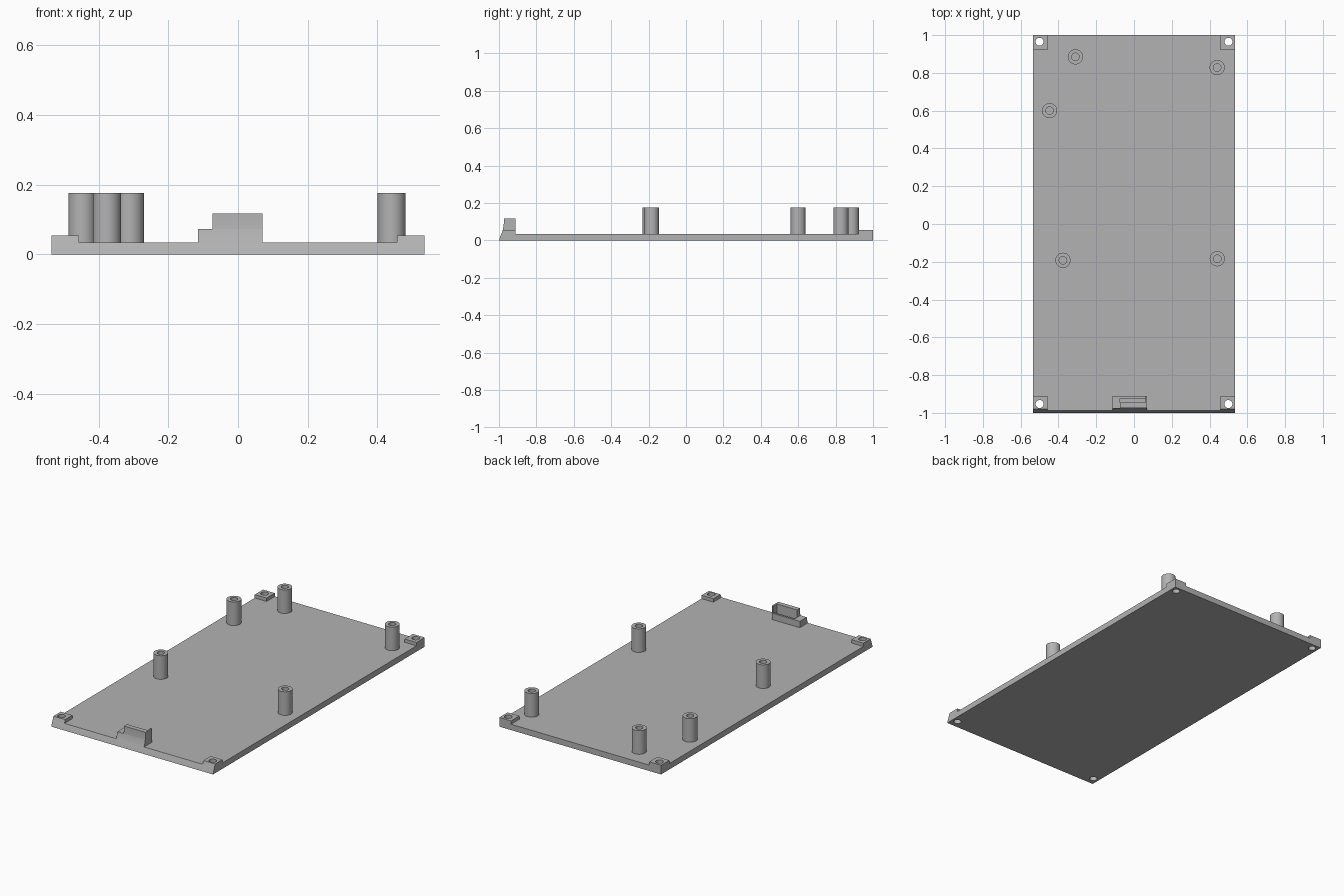
import bpy, bmesh
from math import radians
from mathutils import Matrix

if "Cube" in bpy.data.objects:
    bpy.data.objects.remove(bpy.data.objects["Cube"], do_unlink=True)

grey = bpy.data.materials.new("mid grey")
grey.use_nodes = True
colour = (0.45, 0.45, 0.45, 1)
grey.diffuse_color = colour
grey.node_tree.nodes["Principled BSDF"].inputs["Base Color"].default_value = colour

HALF_W, FLOOR, PAD_TOP = 0.535, 0.035, 0.055
# curved front edge as (y, z), from the bottom up
FRONT = [(-1, 0), (-0.993, 0.02), (-0.987, FLOOR), (-0.98, PAD_TOP),
         (-0.976, 0.073), (-0.974, 0.09), (-0.973, 0.117)]


def finish(name, bm):
    bmesh.ops.recalc_face_normals(bm, faces=bm.faces)
    mesh = bpy.data.meshes.new(name)
    bm.to_mesh(mesh)
    bm.free()
    obj = bpy.data.objects.new(name, mesh)
    bpy.context.collection.objects.link(obj)
    mesh.materials.append(grey)
    return obj


def prism(name, x0, x1, outline):
    """Extrude a (y, z) outline from x0 to x1."""
    bm = bmesh.new()
    face = bm.faces.new([bm.verts.new((x0, y, z)) for y, z in outline])
    grown = bmesh.ops.extrude_face_region(bm, geom=[face])["geom"]
    verts = [v for v in grown if isinstance(v, bmesh.types.BMVert)]
    bmesh.ops.translate(bm, verts=verts, vec=(x1 - x0, 0, 0))
    return finish(name, bm)


def fronted(name, x0, x1, back, z0, z1):
    """Block whose front follows the curved front edge."""
    edge = [p for p in FRONT if z0 <= p[1] <= z1]
    return prism(name, x0, x1, edge + [(back, z1), (back, z0)])


def cylinder(name, x, y, z0, z1, radius):
    bm = bmesh.new()
    bmesh.ops.create_cone(bm, cap_ends=True, segments=40, radius1=radius, radius2=radius,
                          depth=z1 - z0, matrix=Matrix.Translation((x, y, (z0 + z1) / 2)))
    return finish(name, bm)


def cut(target, cutter):
    mod = target.modifiers.new("cut", "BOOLEAN")
    mod.operation, mod.solver, mod.object = "DIFFERENCE", "EXACT", cutter
    bpy.ops.object.select_all(action="DESELECT")
    bpy.context.view_layer.objects.active = target
    target.select_set(True)
    bpy.ops.object.modifier_apply(modifier=mod.name)
    bpy.data.objects.remove(cutter, do_unlink=True)


# base plate
plate = fronted("base_plate", -HALF_W, HALF_W, 1, 0, FLOOR)
parts = [plate]

# corner pads with screw holes through pad and plate
for side, sx in (("right", -1), ("left", 1)):
    x0, x1 = sorted((sx * 0.457, sx * HALF_W))
    front = fronted("front_" + side + "_pad", x0, x1, -0.911, FLOOR, PAD_TOP)
    back = prism("back_" + side + "_pad", x0, x1,
                 [(0.922, FLOOR), (1, FLOOR), (1, PAD_TOP), (0.922, PAD_TOP)])
    for pad, y in ((front, -0.953), (back, 0.965)):
        for target in (plate, pad):
            cut(target, cylinder("hole_cutter", sx * 0.5, y, -0.1, 0.2, 0.021))
        parts.append(pad)

# hollow standoff posts
for i, (x, y) in enumerate([(-0.31, 0.885), (0.44, 0.828), (-0.447, 0.6),
                            (-0.376, -0.192), (0.441, -0.184)]):
    post = cylinder("standoff_%d" % (i + 1), x, y, FLOOR, 0.176, 0.04)
    cut(post, cylinder("bore_cutter", x, y, 0.05, 0.3, 0.02))
    parts.append(post)

# front clip: low base with a slot, upright wall and end cheek
base = fronted("clip_base", -0.115, 0.07, -0.911, FLOOR, 0.073)
cut(base, prism("slot_cutter", -0.073, 0.061,
                [(-0.945, 0.05), (-0.923, 0.05), (-0.923, 0.2), (-0.945, 0.2)]))
parts += [base,
          fronted("clip_wall", -0.073, 0.061, -0.945, 0.073, 0.117),
          fronted("clip_cheek", 0.061, 0.07, -0.911, 0.073, 0.117)]

# smooth the rounded faces, keep edges sharp
bpy.ops.object.select_all(action="DESELECT")
for obj in parts:
    obj.select_set(True)
bpy.context.view_layer.objects.active = plate
bpy.ops.object.shade_smooth_by_angle(angle=radians(30))
